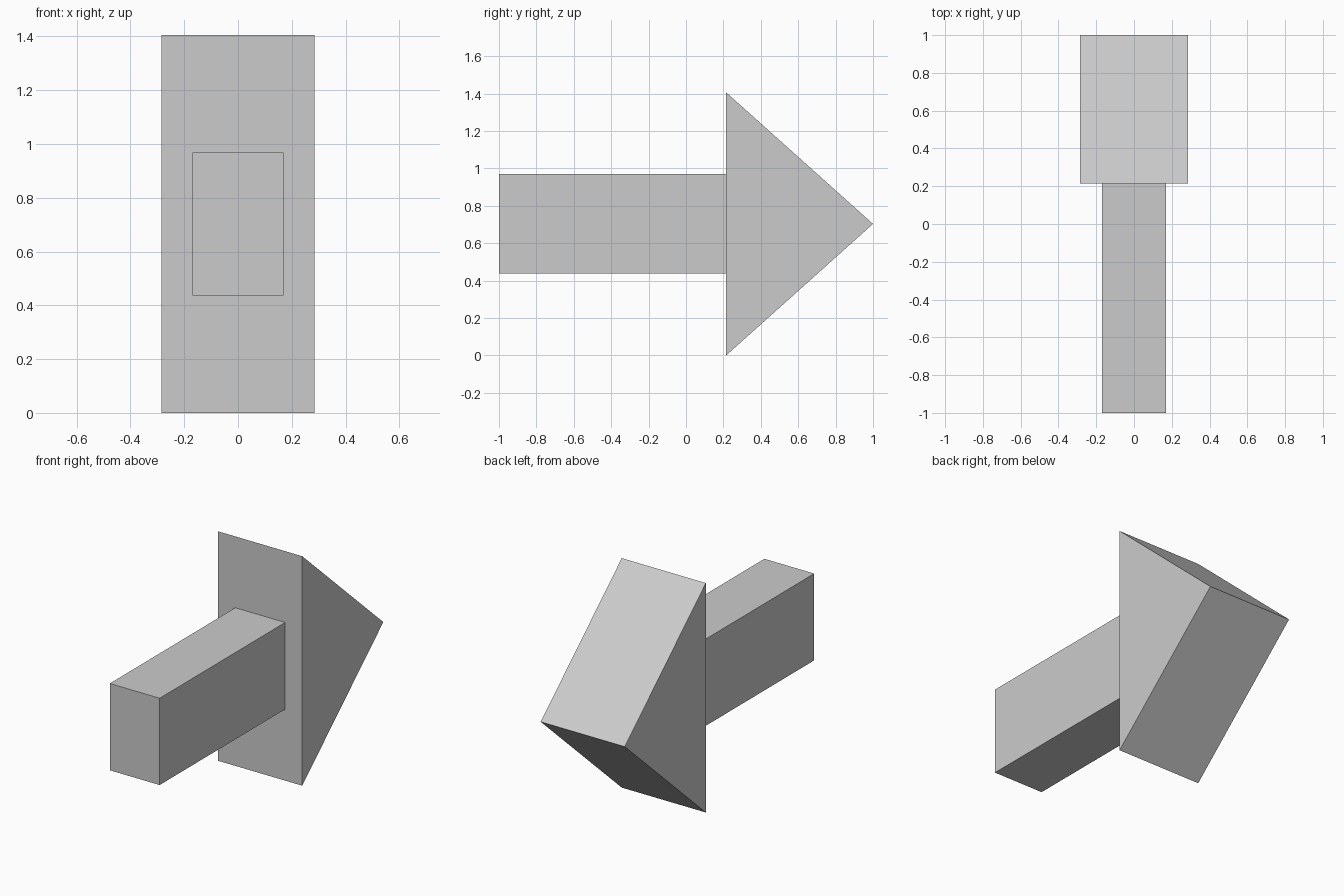
import bpy
import bmesh
from mathutils import Vector

cube = bpy.data.objects.get("Cube")
if cube:
    bpy.data.objects.remove(cube, do_unlink=True)

grey = bpy.data.materials.new("plain grey")
grey.use_nodes = True
colour = (0.6, 0.6, 0.6, 1.0)
grey.diffuse_color = colour
grey.node_tree.nodes["Principled BSDF"].inputs["Base Color"].default_value = colour


def extrude_profile(name, profile, half_width):
    """Extrude a (y, z) outline symmetrically along x."""
    bm = bmesh.new()
    face = bm.faces.new([bm.verts.new((-half_width, y, z)) for y, z in profile])
    result = bmesh.ops.extrude_face_region(bm, geom=[face])
    moved = [v for v in result["geom"] if isinstance(v, bmesh.types.BMVert)]
    bmesh.ops.translate(bm, verts=moved, vec=Vector((2 * half_width, 0, 0)))
    bmesh.ops.recalc_face_normals(bm, faces=bm.faces)
    mesh = bpy.data.meshes.new(name)
    bm.to_mesh(mesh)
    bm.free()
    mesh.materials.append(grey)
    obj = bpy.data.objects.new(name, mesh)
    bpy.context.collection.objects.link(obj)
    return obj


neck_y = 0.215   # where the shaft meets the head
mid_z = 0.703    # height of the arrow's axis
shaft_half = 0.266

# Rectangular shaft
extrude_profile("arrow_shaft", [
    (-1, mid_z - shaft_half), (neck_y, mid_z - shaft_half),
    (neck_y, mid_z + shaft_half), (-1, mid_z + shaft_half)], 0.169)

# Triangular head
extrude_profile("arrow_head", [
    (neck_y, 0), (1, mid_z), (neck_y, 2 * mid_z)], 0.285)
